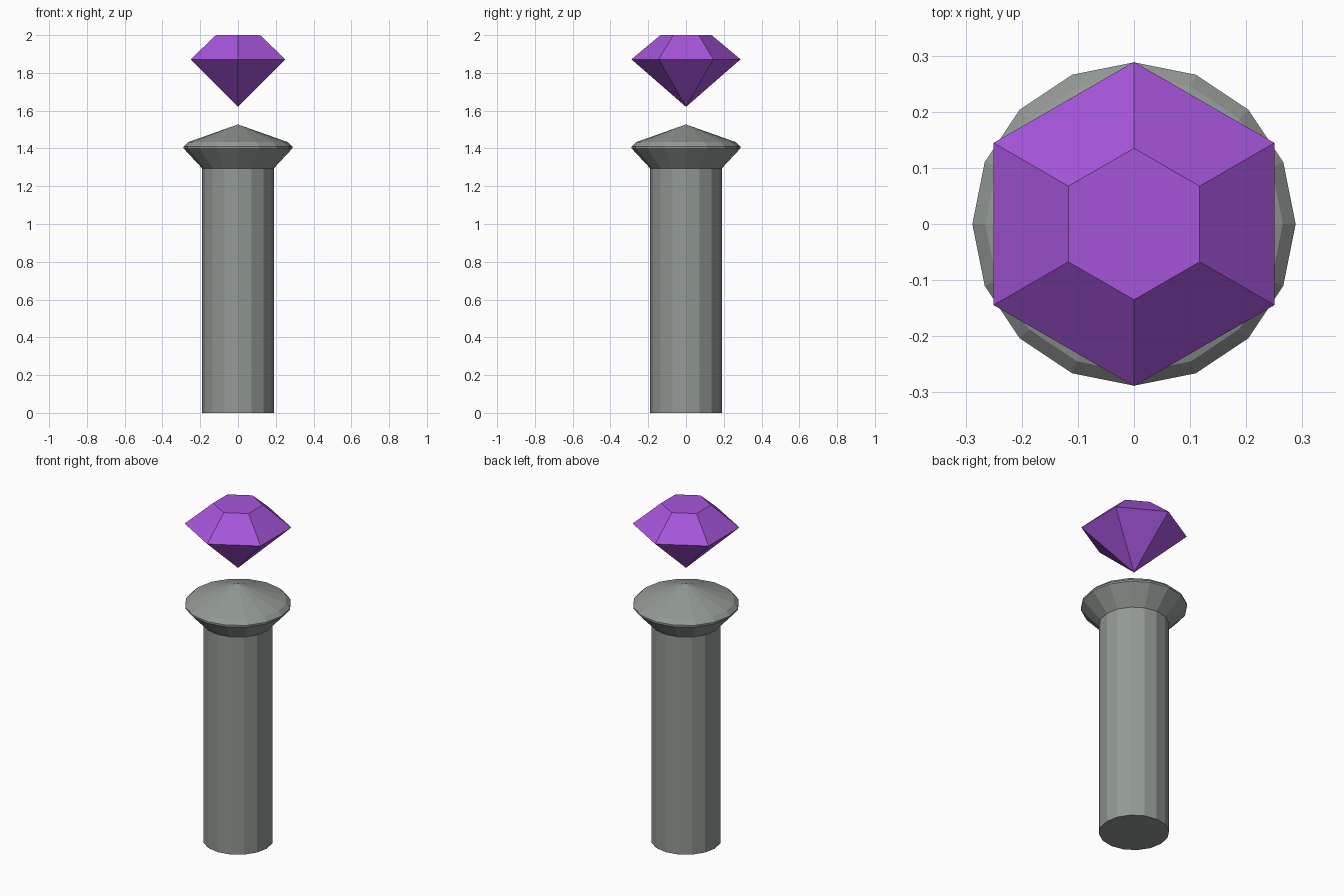
import bpy, bmesh
from math import cos, sin, pi

if "Cube" in bpy.data.objects:
    bpy.data.objects.remove(bpy.data.objects["Cube"])


def lathe(name, profile, sides, material, start=0.0):
    """Flat-faced solid from (radius, z) points, bottom to top; radius 0 is a tip."""
    bm = bmesh.new()
    rings = []
    for r, z in profile:
        n = sides if r > 0 else 1
        rings.append([bm.verts.new((r * cos(start + 2 * pi * i / sides),
                                    r * sin(start + 2 * pi * i / sides), z))
                      for i in range(n)])
    for a, b in zip(rings, rings[1:]):
        for i in range(sides):
            j = (i + 1) % sides
            if len(a) == 1:
                bm.faces.new((a[0], b[j], b[i]))
            elif len(b) == 1:
                bm.faces.new((a[i], a[j], b[0]))
            else:
                bm.faces.new((a[i], a[j], b[j], b[i]))
    for ring in (rings[0], rings[-1]):
        if len(ring) > 1:
            bm.faces.new(ring)
    bmesh.ops.recalc_face_normals(bm, faces=bm.faces)
    mesh = bpy.data.meshes.new(name)
    bm.to_mesh(mesh)
    bm.free()
    mesh.materials.append(material)
    obj = bpy.data.objects.new(name, mesh)
    bpy.context.collection.objects.link(obj)
    return obj


def colour(name, rgb):
    mat = bpy.data.materials.new(name)
    mat.diffuse_color = (*rgb, 1.0)
    mat.use_nodes = True
    mat.node_tree.nodes["Principled BSDF"].inputs["Base Color"].default_value = mat.diffuse_color
    return mat


stone = colour("stone", (0.29, 0.32, 0.30))
purple = colour("purple", (0.38, 0.09, 0.70))

# Pillar: straight shaft, flared capital, thin rim and shallow pointed cap
lathe("pillar", [(0.19, 0), (0.19, 1.295), (0.288, 1.40), (0.288, 1.41),
                 (0.265, 1.433), (0, 1.527)], 16, stone)

# Floating six-sided gem with corners on the y axis
lathe("gem", [(0, 1.62), (0.289, 1.872), (0.135, 2.0)], 6, purple, pi / 2)
